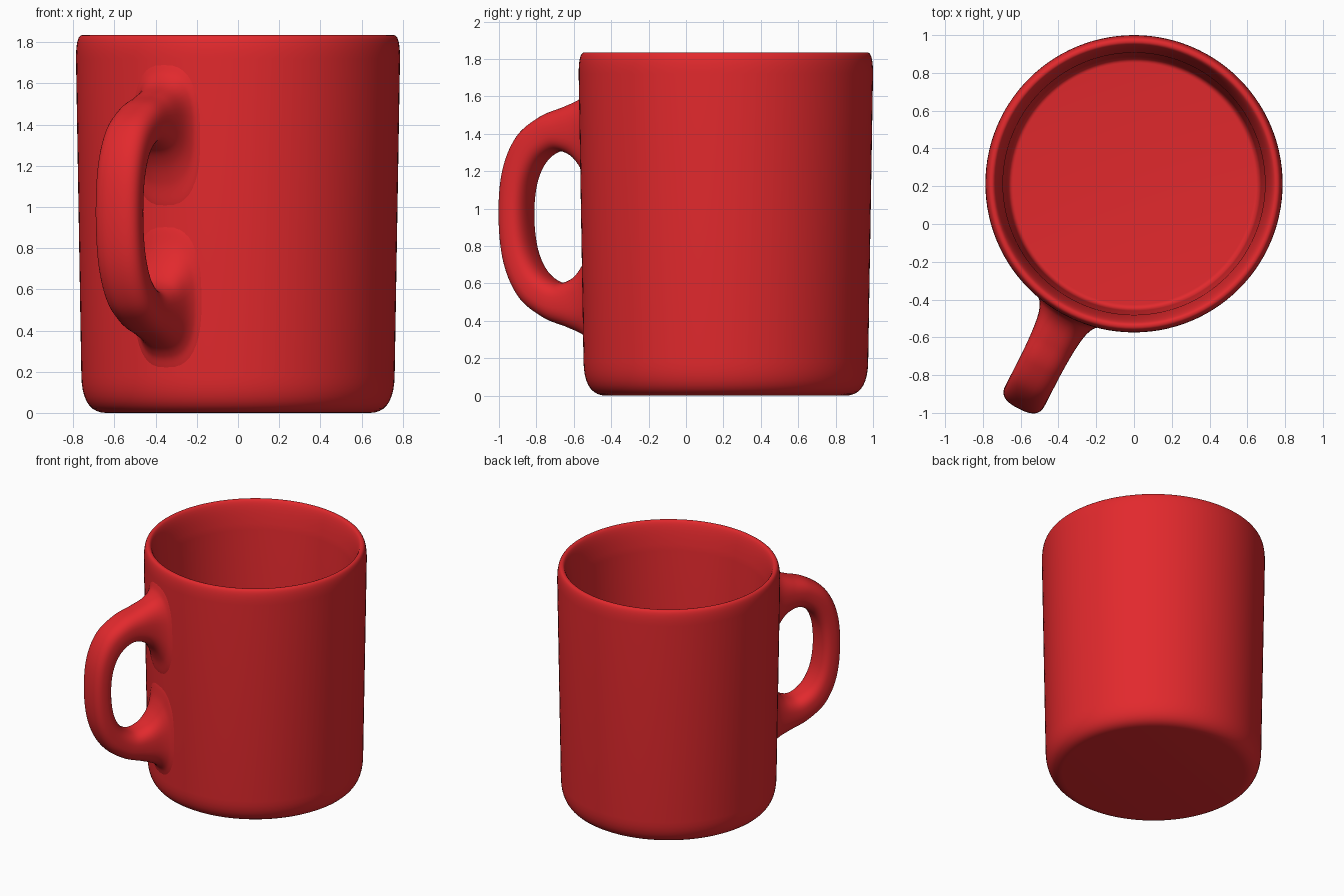
import bpy, bmesh, math
from mathutils import Vector

if "Cube" in bpy.data.objects:
    bpy.data.objects.remove(bpy.data.objects["Cube"])

CENTER = Vector((0, 0.213, 0))

red = bpy.data.materials.new("red_glaze")
red.diffuse_color = (0.76, 0.022, 0.026, 1)
red.use_nodes = True
red.node_tree.nodes["Principled BSDF"].inputs["Base Color"].default_value = red.diffuse_color


def finish(bm, name, angle):
    bmesh.ops.recalc_face_normals(bm, faces=bm.faces)
    mesh = bpy.data.meshes.new(name)
    bm.to_mesh(mesh)
    bm.free()
    obj = bpy.data.objects.new(name, mesh)
    obj.data.materials.append(red)
    bpy.context.collection.objects.link(obj)
    bpy.context.view_layer.objects.active = obj
    obj.select_set(True)
    bpy.ops.object.shade_smooth_by_angle(angle=math.radians(angle))
    obj.select_set(False)
    return obj


def bezier(a, b, c, steps=9):
    a, b, c = Vector(a), Vector(b), Vector(c)
    return [a * (1 - t) ** 2 + b * 2 * t * (1 - t) + c * t * t
            for t in (i / steps for i in range(steps + 1))]


def catmull(pts, steps=8):
    pts = [Vector(p) for p in pts]
    pts = [2 * pts[0] - pts[1]] + pts + [2 * pts[-1] - pts[-2]]
    out = []
    for i in range(1, len(pts) - 2):
        p0, p1, p2, p3 = pts[i - 1:i + 3]
        for k in range(steps):
            t = k / steps
            out.append(0.5 * (2 * p1 + (p2 - p0) * t
                              + (2 * p0 - 5 * p1 + 4 * p2 - p3) * t * t
                              + (3 * p1 - p0 - 3 * p2 + p3) * t ** 3))
    return out + [pts[-2]]


# Cup body: rounded profile (radius, height) spun around the axis
profile = [Vector((0, 0))]
profile += bezier((0.64, 0), (0.757, 0), (0.761, 0.18))
profile += bezier((0.787, 1.72), (0.787, 1.835), (0.757, 1.835))
profile += bezier((0.75, 1.835), (0.72, 1.835), (0.694, 1.62))
profile += bezier((0.672, 0.16), (0.671, 0.10), (0.64, 0.10))
profile.append(Vector((0, 0.10)))

bm = bmesh.new()
verts = [bm.verts.new(CENTER + Vector((p.x, 0, p.y))) for p in profile]
edges = [bm.edges.new(pair) for pair in zip(verts, verts[1:])]
bmesh.ops.spin(bm, geom=verts + edges, cent=CENTER, axis=(0, 0, 1),
               angle=math.tau, steps=112, use_duplicate=False)
bmesh.ops.remove_doubles(bm, verts=bm.verts, dist=0.0004)
finish(bm, "cup_body", 60)

# Handle: upper half stations (outer r, outer z, inner r, inner z, half width,
# wrap), heights relative to the handle middle, flaring onto the cup wall
MID_Z = 0.955
upper = [
    (1.338, 0.00, 1.180, 0.00, 0.117, 0),
    (1.312, 0.25, 1.160, 0.17, 0.117, 0),
    (1.225, 0.435, 1.098, 0.290, 0.117, 0),
    (1.085, 0.540, 1.000, 0.350, 0.118, 0),
    (0.950, 0.590, 0.905, 0.325, 0.124, 0.3),
    (0.850, 0.632, 0.840, 0.255, 0.136, 0.8),
    (0.797, 0.680, 0.797, 0.160, 0.156, 1),
    (0.774, 0.735, 0.776, 0.060, 0.182, 1),
    (0.758, 0.790, 0.760, 0.010, 0.205, 1),
]
lower = [(a, -b, c, -d, w, f) for a, b, c, d, w, f in upper[:0:-1]]
out_dir = Vector((-0.457, -0.889, 0)).normalized()
side_dir = Vector((-out_dir.y, out_dir.x, 0))
up = Vector((0, 0, 1))
SIDES = 40

bm = bmesh.new()
rings = []
for ro, zo, ri, zi, w, wrap in catmull(lower + upper):
    ring = []
    for k in range(SIDES):
        c, s = math.cos(math.tau * k / SIDES), math.sin(math.tau * k / SIDES)
        # rounded rectangle cross-section
        u = math.copysign(abs(c) ** 0.75, c)
        x = w * math.copysign(abs(s) ** 0.75, s)
        r = (ro + ri) / 2 + u * (ro - ri) / 2
        z = (zo + zi) / 2 + u * (zo - zi) / 2
        # bend the roots round the cup and follow its taper
        r += wrap * (math.sqrt(r * r - x * x) - r) + 0.017 * z
        ring.append(bm.verts.new(CENTER + up * (MID_Z + z)
                                 + out_dir * r + side_dir * x))
    rings.append(ring)
for a, b in zip(rings, rings[1:]):
    for k in range(SIDES):
        n = (k + 1) % SIDES
        bm.faces.new((a[k], a[n], b[n], b[k]))
bm.faces.new(rings[0])
bm.faces.new(rings[-1])
finish(bm, "handle", 60)
